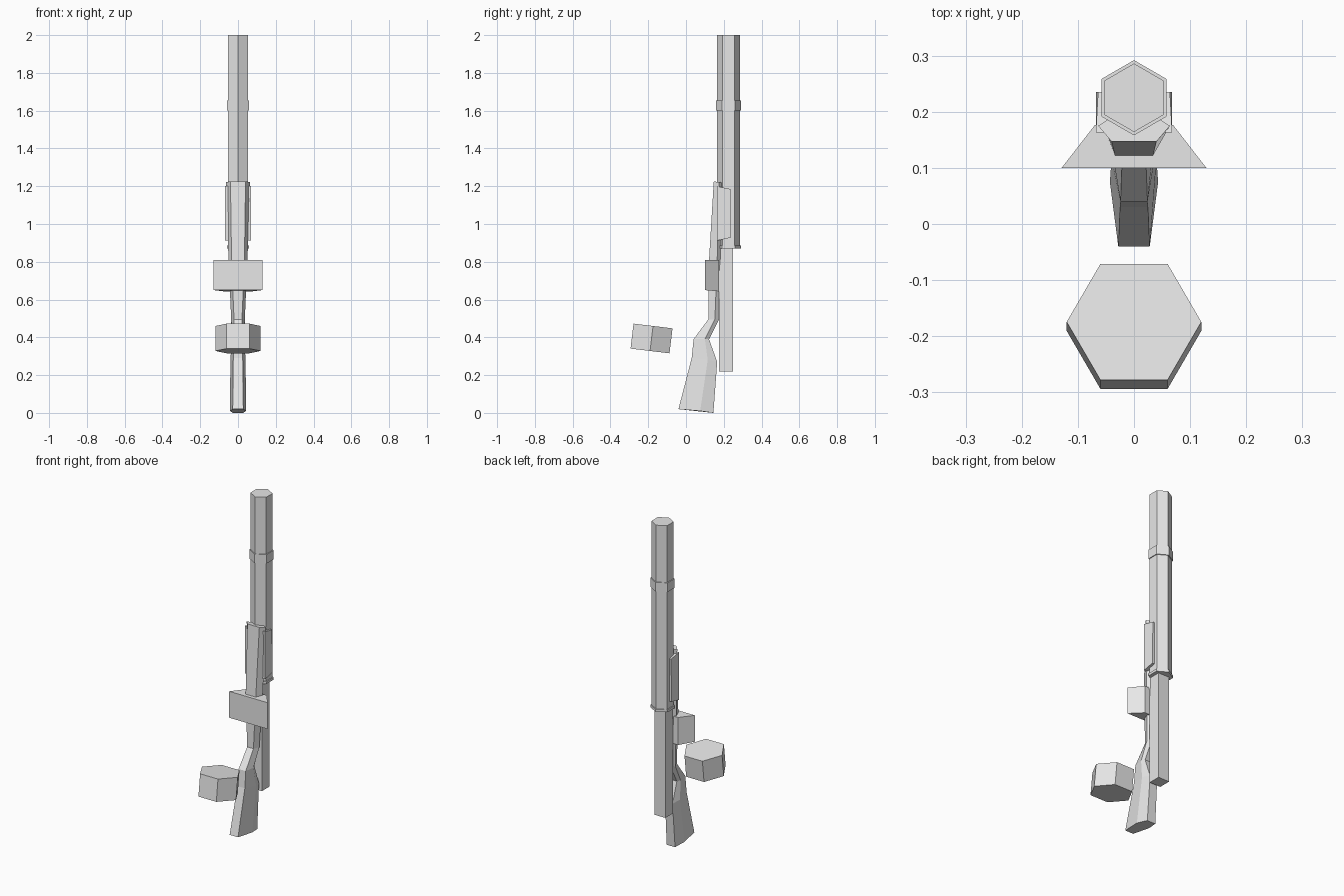
import bpy, bmesh, math
from mathutils import Matrix

cube = bpy.data.objects.get("Cube")
if cube:
    bpy.data.objects.remove(cube)

grey = bpy.data.materials.new("plain_grey")
grey.use_nodes = True
colour = (0.8, 0.8, 0.8, 1)
grey.diffuse_color = colour
grey.node_tree.nodes["Principled BSDF"].inputs["Base Color"].default_value = colour


def loft(name, rings):
    """Skin a list of equal-length point rings and cap both ends."""
    bm = bmesh.new()
    loops = [[bm.verts.new(p) for p in ring] for ring in rings]
    n = len(loops[0])
    for a, b in zip(loops, loops[1:]):
        for i in range(n):
            j = (i + 1) % n
            bm.faces.new((a[i], a[j], b[j], b[i]))
    bm.faces.new(loops[0])
    bm.faces.new(loops[-1])
    bmesh.ops.recalc_face_normals(bm, faces=bm.faces)
    mesh = bpy.data.meshes.new(name)
    bm.to_mesh(mesh)
    bm.free()
    mesh.materials.append(grey)
    obj = bpy.data.objects.new(name, mesh)
    bpy.context.collection.objects.link(obj)
    return obj


def hexagon(radius, z, turn=0.0, y=0.0):
    angles = [turn + i * math.pi / 3 for i in range(6)]
    return [(radius * math.cos(a), y + radius * math.sin(a), z) for a in angles]


# Hexagonal barrel with its collars, points facing front and back
def barrel_part(name, *steps):
    loft(name, [hexagon(r, z, math.pi / 6, 0.225) for r, z in steps])


barrel_part("barrel", (0.061, 0.87), (0.061, 2.0))
barrel_part("barrel_band", (0.067, 1.6), (0.067, 1.655))
barrel_part("barrel_end_collar", (0.067, 0.87), (0.067, 0.885))

# Square rod below the barrel
loft("lower_rod", [[(-0.037, 0.176, z), (0.037, 0.176, z),
                    (0.037, 0.25, z), (-0.037, 0.25, z)] for z in (0.22, 0.88)])

# Bent stock: front (y, z), middle (y, z), back (y, z), edge and middle half widths
sections = [
    ((-0.04, 0.02), (0.075, 0.01), (0.145, 0.0), 0.028, 0.043),
    ((0.03, 0.29), (0.115, 0.28), (0.165, 0.27), 0.025, 0.04),
    ((0.04, 0.39), (0.1, 0.39), (0.122, 0.39), 0.024, 0.034),
    ((0.118, 0.495), (0.153, 0.495), (0.175, 0.495), 0.021, 0.036),
    ((0.122, 0.81), (0.165, 0.81), (0.185, 0.81), 0.034, 0.05),
    ((0.147, 1.225), (0.175, 1.222), (0.19, 1.22), 0.04, 0.064),
]
rings = []
for front, mid, back, edge, wide in sections:
    half = [(edge, *front), (wide, *mid), (edge, *back)]
    rings.append(half + [(-x, y, z) for x, y, z in reversed(half)])
loft("stock", rings)

# Tapered plates on both flanks of the barrel
for side, name in ((1, "left_plate"), (-1, "right_plate")):
    loft(name, [[(side * x, 0.163, 0.912), (side * x, 0.235, 0.927),
                 (side * (x - drop), 0.235, 1.185), (side * x, 0.163, 1.2)]
                for x, drop in ((0.045, 0), (0.068, 0.004))])

# Wedge block across the stock
loft("cross_block", [[(w, y, low), (w, y, 0.81), (-w, y, 0.81), (-w, y, low)]
                     for w, y, low in ((0.129, 0.1, 0.65), (0.07, 0.176, 0.643))])

# Loose hexagonal block in front, tilted slightly
block = loft("loose_hex_block", [hexagon(0.12, z) for z in (-0.0665, 0.0665)])
block.data.transform(Matrix.Translation((0, -0.1825, 0.394))
                     @ Matrix.Rotation(math.radians(-6.9), 4, 'X'))
